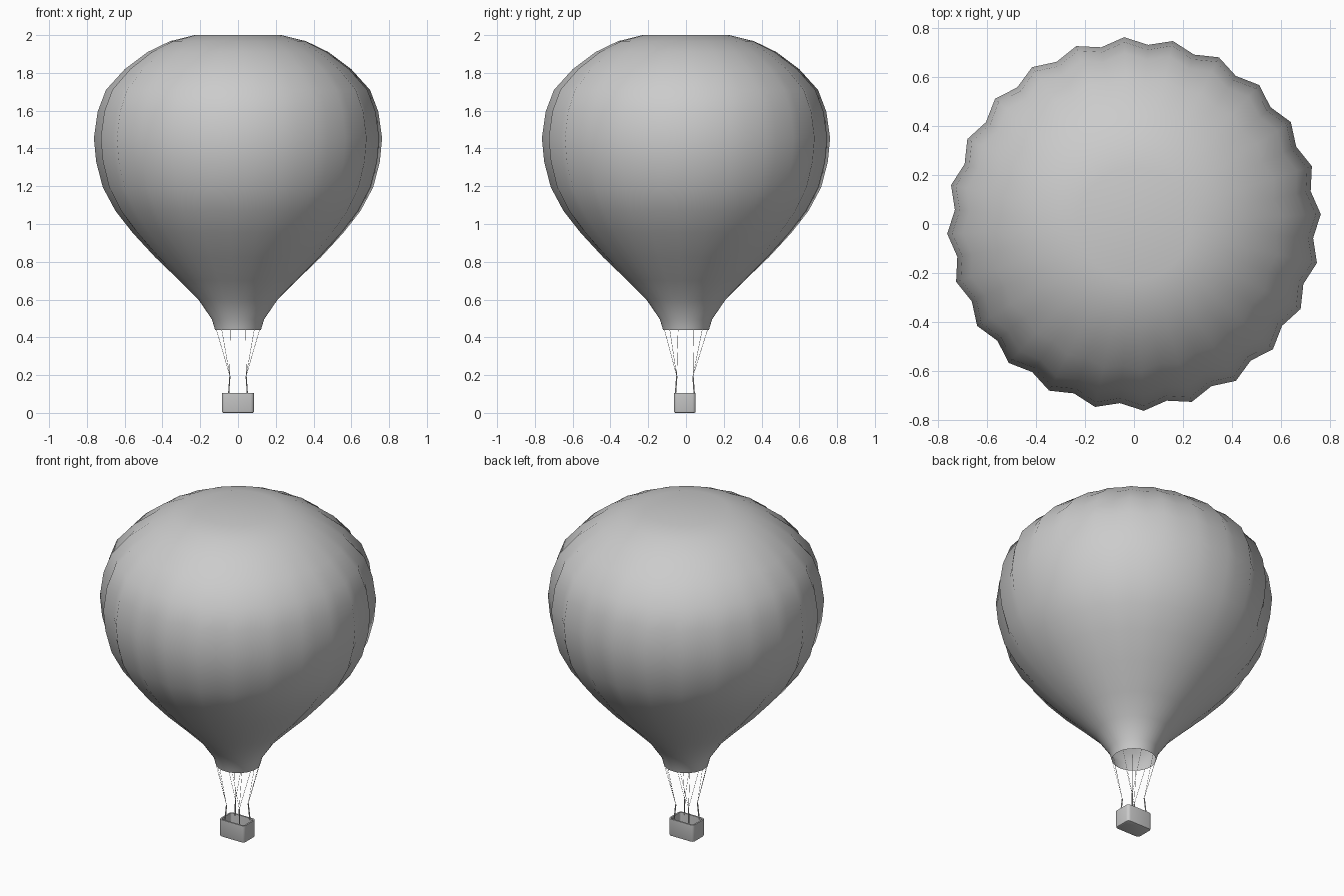
import bpy, bmesh, math
from mathutils import Vector

if "Cube" in bpy.data.objects:
    bpy.data.objects.remove(bpy.data.objects["Cube"])


def finish(bm, name, smooth_angle=None):
    bmesh.ops.recalc_face_normals(bm, faces=bm.faces)
    mesh = bpy.data.meshes.new(name)
    bm.to_mesh(mesh)
    bm.free()
    obj = bpy.data.objects.new(name, mesh)
    bpy.context.collection.objects.link(obj)
    if smooth_angle:
        bpy.ops.object.select_all(action='DESELECT')
        obj.select_set(True)
        bpy.context.view_layer.objects.active = obj
        bpy.ops.object.shade_smooth_by_angle(angle=math.radians(smooth_angle))
    return obj


def rod(name, a, b, radius, sides=6):
    a, b = Vector(a), Vector(b)
    bm = bmesh.new()
    bmesh.ops.create_cone(bm, cap_ends=True, segments=sides, radius1=radius,
                          radius2=radius, depth=(b - a).length)
    bmesh.ops.rotate(bm, verts=bm.verts,
                     matrix=Vector((0, 0, 1)).rotation_difference(b - a).to_matrix())
    bmesh.ops.translate(bm, verts=bm.verts, vec=(a + b) / 2)
    return finish(bm, name, 60)


# Envelope: 24 gores, (radius, height, depth of the seam groove)
PROFILE = [(.122, .44, 0), (.138, .495, 0), (.21, .60, 0), (.31, .70, .003),
           (.44, .825, .008), (.56, .955, .014), (.65, 1.07, .02),
           (.717, 1.195, .025), (.752, 1.33, .03), (.764, 1.455, .03),
           (.744, 1.595, .03), (.70, 1.71, .027), (.60, 1.82, .02),
           (.48, 1.91, .01), (.36, 1.968, .004), (.23, 2.0, 0)]
GORES, PHASE = 24, math.radians(3)
bm = bmesh.new()
rings = []
for r, z, groove in PROFILE:
    ring = []
    for i in range(GORES * 2):
        a = PHASE + math.pi * i / GORES
        rr = r - groove * (i % 2)
        ring.append(bm.verts.new((rr * math.cos(a), rr * math.sin(a), z)))
    rings.append(ring)
for low, high in zip(rings, rings[1:]):
    for i in range(GORES * 2):
        j = (i + 1) % (GORES * 2)
        bm.faces.new((low[i], low[j], high[j], high[i]))
crown = bm.verts.new((0, 0, 2.0))
for i in range(GORES * 2):
    bm.faces.new((rings[-1][i], rings[-1][(i + 1) % (GORES * 2)], crown))
finish(bm, "envelope", 80)

# Basket: rounded open box
CY = -0.006
bm = bmesh.new()
bmesh.ops.create_cube(bm, size=1)
bmesh.ops.scale(bm, verts=bm.verts, vec=(.17, .115, .105))
bmesh.ops.translate(bm, verts=bm.verts, vec=(0, CY, .0525))
upright = [e for e in bm.edges if abs(e.verts[0].co.z - e.verts[1].co.z) > .05]
bmesh.ops.bevel(bm, geom=upright, offset=.018, segments=3, profile=.5, affect='EDGES')
floor = [e for e in bm.edges if all(v.co.z < .001 for v in e.verts)]
bmesh.ops.bevel(bm, geom=floor, offset=.008, segments=2, profile=.5, affect='EDGES')
top = max(bm.faces, key=lambda f: f.calc_center_median().z)
bmesh.ops.inset_region(bm, faces=[top], thickness=.009)
inner = bmesh.ops.extrude_face_region(bm, geom=[top])
bmesh.ops.translate(bm, vec=(0, 0, -.09),
                    verts=[g for g in inner["geom"] if isinstance(g, bmesh.types.BMVert)])
if top.is_valid:
    bmesh.ops.delete(bm, geom=[top], context='FACES_ONLY')
finish(bm, "basket", 40)

# Corner posts and the fan of ropes from each post to the mouth
for sx in (-1, 1):
    for sy in (-1, 1):
        tip = (sx * .043, CY + sy * .043, .195)
        rod("post", (sx * .05, CY + sy * .05, .095), tip, .0035)
        mid = math.atan2(sy, sx)
        for step in (-25, 0, 25):
            a = mid + math.radians(step)
            rod("rope", tip, (.122 * math.cos(a), .122 * math.sin(a), .442), .001, 4)
